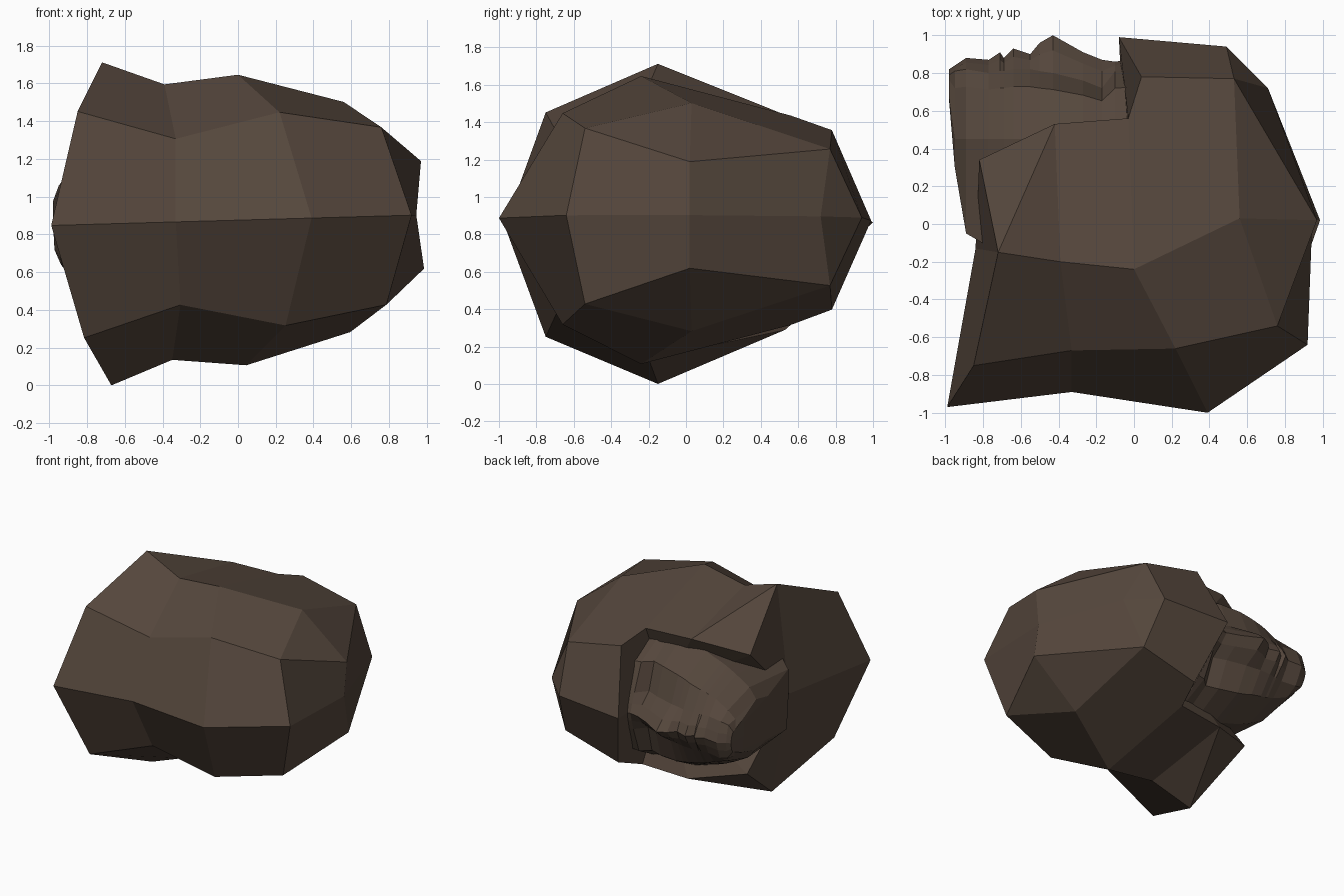
import bpy, bmesh

if "Cube" in bpy.data.objects:
    bpy.data.objects.remove(bpy.data.objects["Cube"])

TILT = 0.0285  # the symmetry plane leans slightly


def half_mesh(name, points, faces, material):
    """Build the upper half (x, y, height above symmetry plane) and mirror it."""
    bm = bmesh.new()
    verts = [bm.verts.new((x + TILT * h, y, h)) for x, y, h in points]
    for f in faces:
        bm.faces.new([verts[i] for i in f])
    bmesh.ops.recalc_face_normals(bm, faces=bm.faces)
    mesh = bpy.data.meshes.new(name)
    bm.to_mesh(mesh)
    bm.free()
    mesh.materials.append(material)
    obj = bpy.data.objects.new(name, mesh)
    bpy.context.collection.objects.link(obj)
    obj.location.z = 0.876
    obj.rotation_euler.y = -TILT
    mod = obj.modifiers.new("mirror", 'MIRROR')
    mod.use_axis = (False, False, True)
    mod.merge_threshold = 0.001
    return obj


brown = bpy.data.materials.new("dark_brown")
brown.diffuse_color = (0.09, 0.062, 0.045, 1)
brown.use_nodes = True
brown.node_tree.nodes["Principled BSDF"].inputs["Base Color"].default_value = brown.diffuse_color

# Hair shell: named corner points
P = {
    'A': (-.99, -.97, 0), 'B': (.39, -1.0, 0), 'C': (-.33, -.89, 0),
    'D': (.92, -.64, 0), 'E': (.97, .02, .285), 'F': (.945, .02, 0),
    'G': (.71, .72, 0), 'I': (.49, .94, 0), 'J': (-.08, .99, 0),
    'K': (.76, -.54, .47), 'L': (.22, -.66, .565), 'M': (-.33, -.67, .44),
    'N': (-.85, -.75, .60), 'O': (.56, .03, .61), 'P': (0, -.24, .77),
    'Q': (-.39, -.20, .73), 'R': (-.72, -.15, .856), 'S': (-.42, .53, .575),
    'T': (-.03, .56, .56), 'U': (.04, .78, .48), 'V': (.53, .77, .365),
    'W': (-.82, .34, .49), 'X': (-.84, -.13, 0), 'Z': (-.05, .35, 0),
}
# back, crown, sides, fringe, underside and inner lining
panels = ("ACMN CBLM BDKL NMQR MLPQ LKOP KDFE KEO RQS QPTS POVUT OEV "
          "EFGV VGI UVIJ RSW NRXA RWX TUJZ STZ WSZ XWZ").split()
keys = list(P)
half_mesh("hair", [P[k] for k in keys],
          [[keys.index(c) for c in p] for p in panels], brown)

# Face: sections from chin to forehead (x, profile y, cheek y, half width, rear y)
sections = [
    (-.98, .82, .79, .13, .65), (-.95, .84, .81, .21, .30),
    (-.89, .88, .82, .29, -.05), (-.77, .87, .80, .36, -.12),
    (-.71, .91, .81, .39, -.12), (-.69, .88, .81, .40, -.12),
    (-.64, .93, .82, .42, -.10), (-.55, .90, .82, .45, -.10),
    (-.50, .96, .81, .47, -.10), (-.43, 1.0, .80, .49, -.10),
    (-.27, .91, .76, .51, -.10), (-.17, .87, .72, .51, -.10),
    (-.10, .86, .81, .51, -.10), (.03, .88, .82, .49, -.10),
]
pts, faces = [], []
for x, ym, yc, w, yb in sections:
    side = max(.45, yb + .03)
    pts += [(x, ym, 0), (x, ym * .6 + yc * .4, min(.07, w * .4)),
            (x, yc, min(.15, w * .65)),
            (x, yc * .75 + side * .25, w * .72),
            (x, side, w), (x, yb, w * .85), (x, yb, 0)]
n = 7
for s in range(len(sections) - 1):
    for i in range(n - 1):
        a = s * n + i
        faces.append((a, a + 1, a + n + 1, a + n))
faces.append(tuple(range(n)))
last = (len(sections) - 1) * n
faces.append(tuple(range(last, last + n)))
half_mesh("face", pts, faces, brown)
